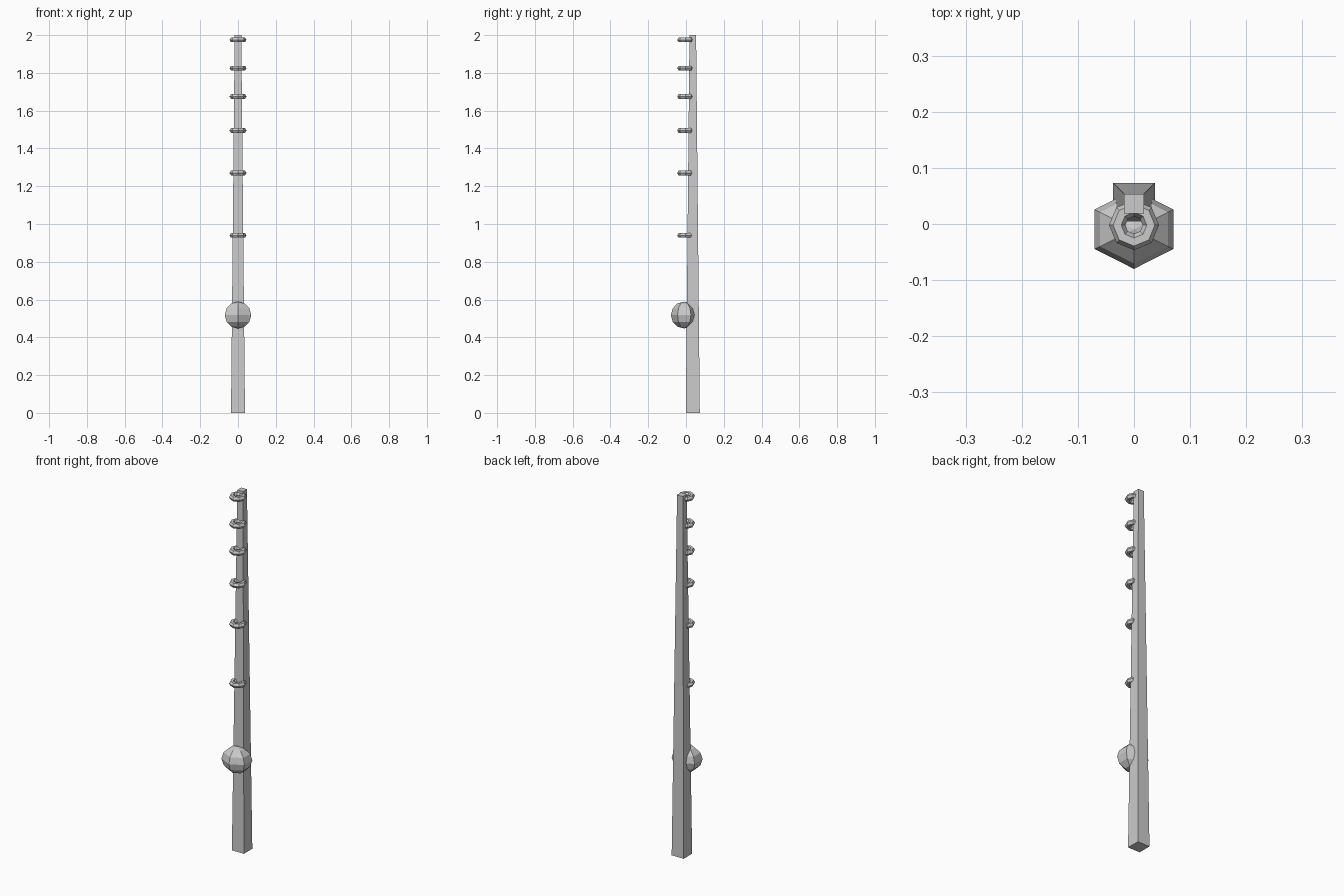
import bpy, bmesh, math

if "Cube" in bpy.data.objects:
    bpy.data.objects.remove(bpy.data.objects["Cube"])


def make_object(name, bm):
    bmesh.ops.recalc_face_normals(bm, faces=bm.faces)
    mesh = bpy.data.meshes.new(name)
    bm.to_mesh(mesh)
    bm.free()
    obj = bpy.data.objects.new(name, mesh)
    bpy.context.collection.objects.link(obj)
    return obj


# Tapered square rod
bm = bmesh.new()
bmesh.ops.create_cube(bm, size=2)
for v in bm.verts:
    half = 0.0175 if v.co.z > 0 else 0.037
    v.co = (v.co.x * half, 0.036 + v.co.y * half, 1 + v.co.z)
make_object("rod", bm)

# Six-sided reel, wider than deep
bm = bmesh.new()
bmesh.ops.create_uvsphere(bm, u_segments=6, v_segments=6, radius=1)
reel = make_object("reel", bm)
reel.scale = (0.081, 0.0705, 0.071)
reel.location = (0, -0.0095, 0.518)

# Line guide rings, closer together towards the tip
for i, z in enumerate([0.94, 1.27, 1.495, 1.675, 1.825, 1.975]):
    bpy.ops.mesh.primitive_torus_add(
        major_segments=8, minor_segments=6,
        major_radius=0.03, minor_radius=0.0145,
        location=(0, -0.002, z))
    bpy.context.object.name = f"line_guide_{i + 1}"
